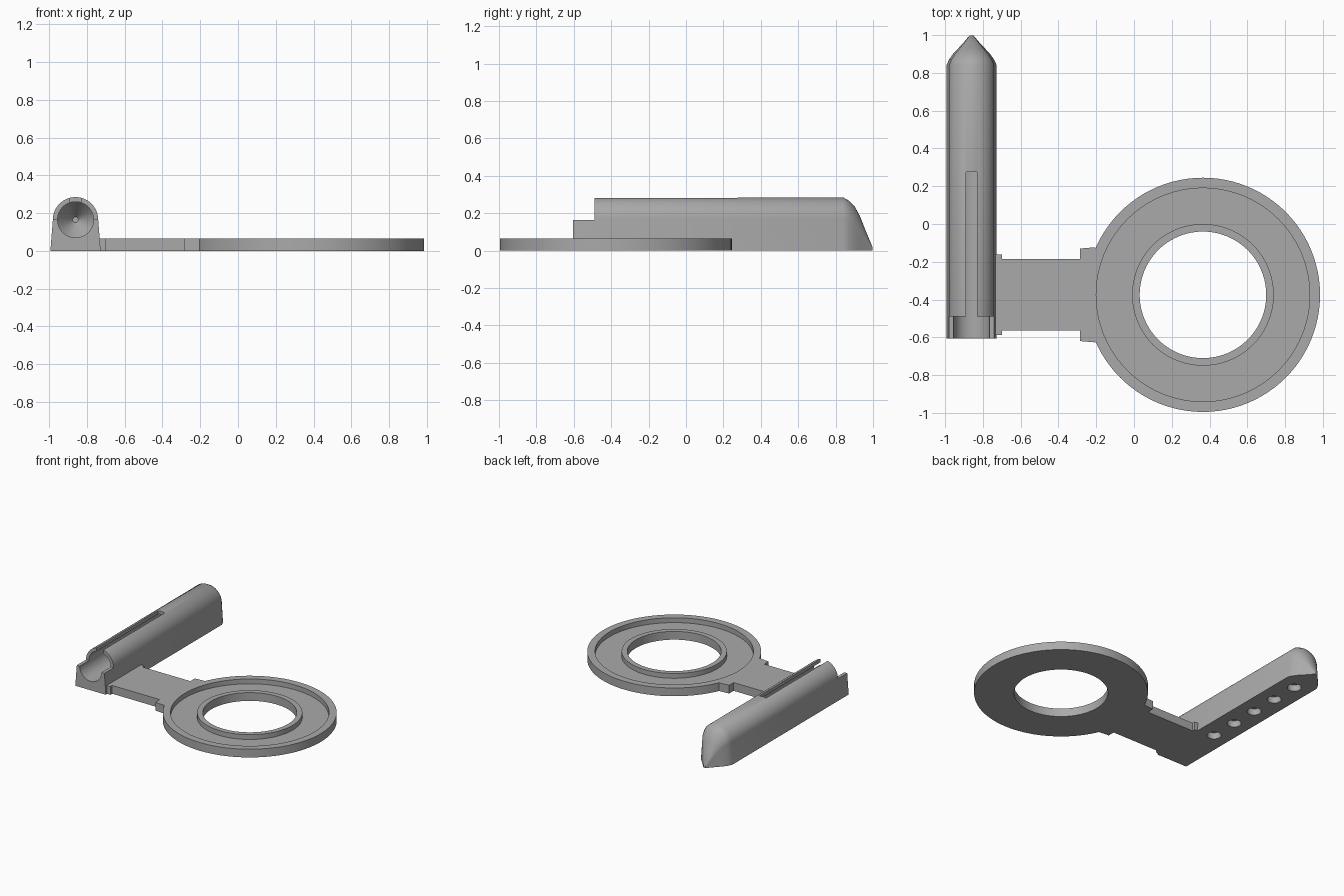
import bpy, bmesh, math
from mathutils import Matrix, Vector

cube = bpy.data.objects.get("Cube")
if cube:
    bpy.data.objects.remove(cube, do_unlink=True)

grey = bpy.data.materials.new("plain_grey")
grey.use_nodes = True
colour = (0.4, 0.4, 0.4, 1)
grey.diffuse_color = colour
grey.node_tree.nodes["Principled BSDF"].inputs["Base Color"].default_value = colour

TUBE_X, BORE_Z = -0.86, 0.165
RING = Vector((0.365, -0.375, 0))


def loft(name, loops, capped=True, closed=False):
    """Skin a list of equal-length point loops."""
    bm = bmesh.new()
    rings = [[bm.verts.new(p) for p in loop] for loop in loops]
    pairs = list(zip(rings, rings[1:]))
    if closed:
        pairs.append((rings[-1], rings[0]))
    for a, b in pairs:
        for i in range(len(a)):
            j = (i + 1) % len(a)
            bm.faces.new((a[i], a[j], b[j], b[i]))
    if capped:
        bm.faces.new(rings[0])
        bm.faces.new(rings[-1])
    bmesh.ops.recalc_face_normals(bm, faces=bm.faces)
    mesh = bpy.data.meshes.new(name)
    bm.to_mesh(mesh)
    bm.free()
    mesh.materials.append(grey)
    obj = bpy.data.objects.new(name, mesh)
    bpy.context.collection.objects.link(obj)
    return obj


def circle(radius, n=96):
    return [(radius * math.cos(2 * math.pi * i / n),
             radius * math.sin(2 * math.pi * i / n)) for i in range(n)]


def box(name, x0, x1, y0, y1, z0, z1):
    return loft(name, [[(x0, y0, z), (x1, y0, z), (x1, y1, z), (x0, y1, z)]
                       for z in (z0, z1)])


def cut(target, cutter):
    mod = target.modifiers.new("cut", "BOOLEAN")
    mod.operation = "DIFFERENCE"
    mod.solver = "EXACT"
    mod.object = cutter
    bpy.context.view_layer.objects.active = target
    bpy.ops.object.modifier_apply(modifier=mod.name)
    bpy.data.objects.remove(cutter, do_unlink=True)


def smooth(obj, angle=30):
    bpy.ops.object.select_all(action="DESELECT")
    obj.select_set(True)
    bpy.context.view_layer.objects.active = obj
    bpy.ops.object.shade_smooth_by_angle(angle=math.radians(angle))


# Ring with a shallow channel between two raised rims
H, FLOOR = 0.065, 0.027
profile = [(0.335, 0), (0.62, 0), (0.62, H), (0.565, H),
           (0.565, FLOOR), (0.375, FLOOR), (0.375, H), (0.335, H)]
ring = loft("channel_ring",
            [[(RING.x + x, RING.y + y, z) for x, y in circle(r)] for r, z in profile],
            capped=False, closed=True)
smooth(ring)

# Flat arm, stepped wider at both ends, mirrored about the ring axis
half = [(-0.76, 0.213), (-0.7, 0.213), (-0.7, 0.19), (-0.285, 0.19),
        (-0.285, 0.245), (-0.203, 0.252)]
outline = [(x, RING.y + d) for x, d in half]
outline += [(x, RING.y - d) for x, d in reversed(half)]
loft("arm", [[(x, y, z) for x, y in outline] for z in (0, H)])

# Arched tube body with a nose that shrinks towards the floor
arch = [(-0.133, 0), (0.133, 0)]
steps = 32
arch += [(0.12 * math.cos(math.pi * i / steps),
          BORE_Z + 0.12 * math.sin(math.pi * i / steps)) for i in range(steps + 1)]
stations = [(-0.605, 1, 1), (0.84, 1, 1), (0.87, 0.9, 0.94), (0.9, 0.74, 0.84),
            (0.93, 0.53, 0.65), (0.96, 0.32, 0.38), (0.998, 0.08, 0.06)]
tube = loft("tube", [[(TUBE_X + x * sx, y, z * sz) for x, z in arch]
                     for y, sx, sz in stations])

# Round bore with a tapered end
bore = [(-0.7, 0.095), (0.76, 0.095), (0.87, 0.015)]
cut(tube, loft("bore_cutter", [[(TUBE_X + x, y, BORE_Z + z) for x, z in circle(r, 64)]
                               for y, r in bore]))

# Open mouth and the long slot in the top
cut(tube, box("mouth_cutter", -1.1, -0.6, -0.7, -0.49, BORE_Z, 0.4))
cut(tube, box("slot_cutter", TUBE_X - 0.03, TUBE_X + 0.03, -0.6, 0.275, 0.2, 0.4))

# Row of blind round holes underneath
for k in range(5):
    y0 = -0.137 + 0.2225 * k
    cut(tube, loft("hole_cutter", [[(TUBE_X + x, y0 + y, z) for x, y in circle(0.05, 32)]
                                   for z in (-0.05, 0.05)]))
smooth(tube)
